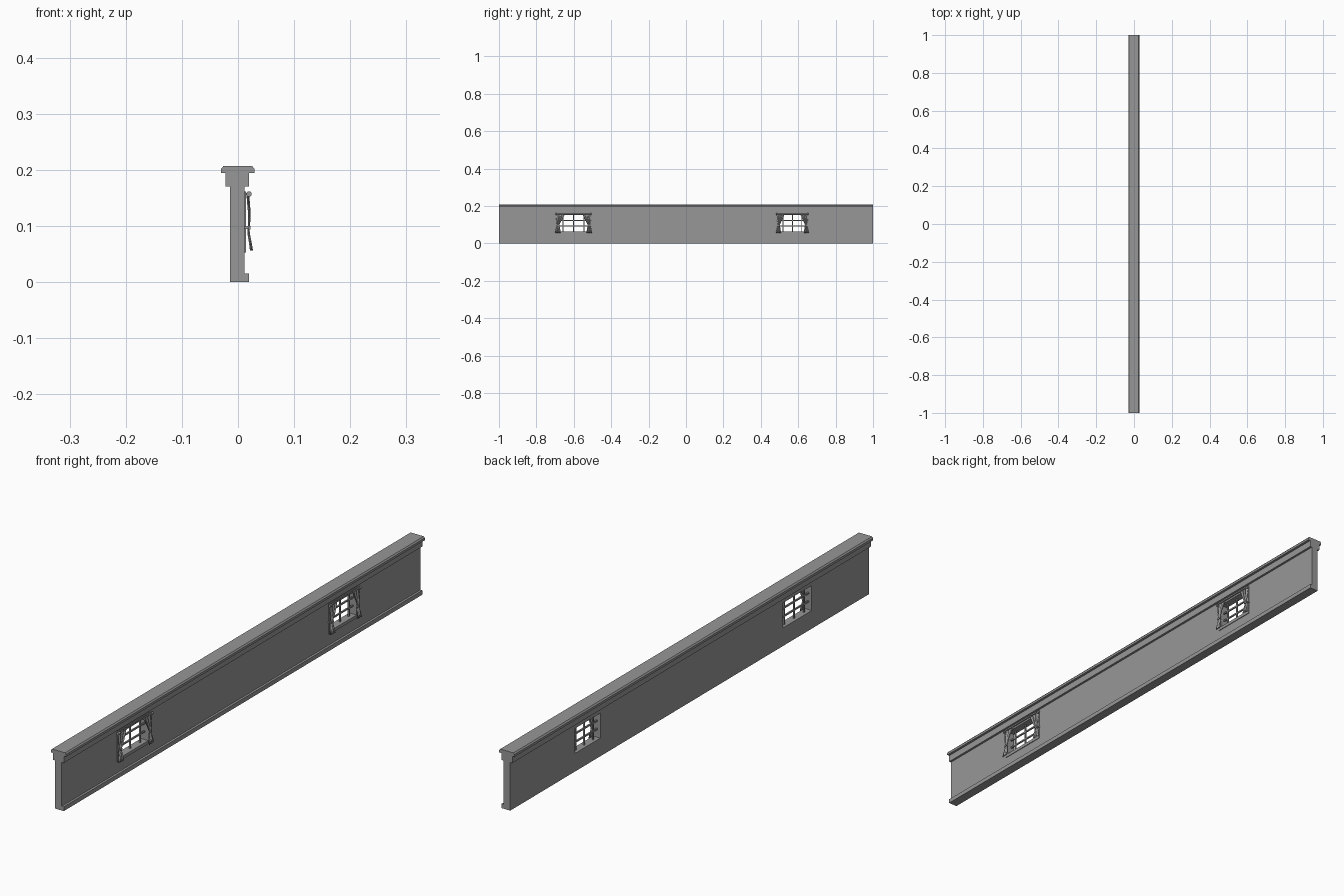
import bpy, math

if "Cube" in bpy.data.objects:
    bpy.data.objects.remove(bpy.data.objects["Cube"])

# one dark grey for everything
grey = bpy.data.materials.new("dark_grey")
grey.diffuse_color = (0.31, 0.31, 0.31, 1)
grey.use_nodes = True
grey.node_tree.nodes["Principled BSDF"].inputs["Base Color"].default_value = grey.diffuse_color


def mesh_object(name, verts, faces):
    me = bpy.data.meshes.new(name)
    me.from_pydata(verts, [], faces)
    me.update()
    ob = bpy.data.objects.new(name, me)
    bpy.context.collection.objects.link(ob)
    me.materials.append(grey)
    return ob


def box(name, x0, x1, y0, y1, z0, z1):
    v = [(x, y, z) for x in (x0, x1) for y in (y0, y1) for z in (z0, z1)]
    f = [(0, 1, 3, 2), (4, 6, 7, 5), (0, 4, 5, 1), (2, 3, 7, 6), (0, 2, 6, 4), (1, 5, 7, 3)]
    return mesh_object(name, v, f)


def extrude_y(name, profile, y0, y1):
    n = len(profile)
    v = [(x, y, z) for y in (y0, y1) for x, z in profile]
    f = [(i, i + n, (i + 1) % n + n, (i + 1) % n) for i in range(n)]
    f += [tuple(range(n)), tuple(reversed(range(n, 2 * n)))]
    return mesh_object(name, v, f)


# wall with base moulding and stepped cornice
wall = extrude_y("wall", [
    (-0.014, 0), (0.02, 0), (0.02, 0.015), (0.012, 0.015),
    (0.012, 0.17), (0.02, 0.17), (0.02, 0.194), (-0.022, 0.194),
    (-0.022, 0.17), (-0.014, 0.17)], -1, 1)

# coping on top, with chamfered edges
extrude_y("coping", [
    (-0.030, 0.194), (0.029, 0.194), (0.029, 0.202), (0.025, 0.207),
    (-0.026, 0.207), (-0.030, 0.202)], -1, 1)

Z0, Z1 = 0.064, 0.152


def cut_opening(yc, hw):
    cutter = box("opening_cutter", -0.1, 0.1, yc - hw, yc + hw, Z0, Z1)
    cutter.hide_render = True
    mod = wall.modifiers.new("opening", 'BOOLEAN')
    mod.operation = 'DIFFERENCE'
    mod.solver = 'EXACT'
    mod.object = cutter
    bpy.context.view_layer.objects.active = wall
    bpy.ops.object.modifier_apply(modifier=mod.name)
    bpy.data.objects.remove(cutter)


def curtain(name, yc, s, side):
    # rows: z, x, inner edge, outer edge, fold depth
    rows = [(0.160, 0.018, 0.046, 0.094, 0.0016), (0.150, 0.018, 0.050, 0.094, 0.0018),
            (0.138, 0.019, 0.056, 0.093, 0.0018), (0.125, 0.020, 0.063, 0.092, 0.0016),
            (0.110, 0.020, 0.071, 0.090, 0.0014), (0.097, 0.019, 0.077, 0.089, 0.0010),
            (0.086, 0.019, 0.074, 0.092, 0.0014), (0.070, 0.022, 0.071, 0.096, 0.0018),
            (0.056, 0.024, 0.070, 0.099, 0.0020)]
    n = 16
    verts = []
    for z, x, a, b, d in rows:
        for i in range(n + 1):
            t = i / n
            verts.append((x + d * math.sin(t * math.tau * 3), yc + side * s * (a + (b - a) * t), z))
    # keep the winding the same on both mirrored sides
    faces = [(r * (n + 1) + i, r * (n + 1) + i + 1, (r + 1) * (n + 1) + i + 1, (r + 1) * (n + 1) + i)[::-side]
             for r in range(len(rows) - 1) for i in range(n)]
    ob = mesh_object(name, verts, faces)
    m = ob.modifiers.new("thickness", 'SOLIDIFY')
    m.thickness = 0.0014
    m.offset = 0
    # tie band
    y = yc + side * s * 0.083
    box(name + "_tie", 0.0165, 0.0225, y - 0.0065, y + 0.0065, 0.094, 0.100)
    # tie hook back to the wall
    y = yc + side * s * 0.091
    box(name + "_hook", 0.012, 0.019, y - 0.003, y + 0.003, 0.095, 0.099)


def rod(name, y0, y1, r):
    bpy.ops.mesh.primitive_cylinder_add(vertices=12, radius=r, depth=y1 - y0,
                                        location=(0.0195, (y0 + y1) / 2, 0.157),
                                        rotation=(math.pi / 2, 0, 0))
    bpy.context.object.name = name
    bpy.context.object.data.materials.append(grey)


def window(tag, yc, hw):
    cut_opening(yc, hw)
    s = hw / 0.08
    fw = 0.011
    # casing on the curtain side
    fx0, fx1 = 0.0115, 0.0145
    box(tag + "_casing_bottom", fx0, fx1, yc - hw - fw, yc + hw + fw, Z0 - fw, Z0)
    box(tag + "_casing_top", fx0, fx1, yc - hw - fw, yc + hw + fw, Z1, Z1 + fw - 0.002)
    for side in (-1, 1):
        e = sorted((yc + side * hw, yc + side * (hw + fw)))
        box(tag + "_casing_side", fx0, fx1, e[0], e[1], Z0, Z1)
    # glazing bars
    b = 0.0025
    for k in (-1, 0, 1):
        y = yc + k * 0.056 * s
        box(tag + "_vertical_bar", -0.003, 0.002, y - b, y + b, Z0, Z1)
    for k in (1, 2):
        z = Z0 + (Z1 - Z0) * k / 3
        box(tag + "_horizontal_bar", -0.003, 0.002, yc - hw, yc + hw, z - b, z + b)
    # curtain rod with finials and brackets
    rw = 0.093 * s
    rod(tag + "_rod", yc - rw, yc + rw, 0.0022)
    for side in (-1, 1):
        y = yc + side * rw
        rod(tag + "_finial", y - 0.004, y + 0.004, 0.0048)
        y = yc + side * (rw - 0.007)
        box(tag + "_bracket", 0.012, 0.0195, y - 0.002, y + 0.002, 0.155, 0.159)
        curtain(tag + "_curtain", yc, s, side)


window("window_left", -0.601, 0.08)
window("window_right", 0.569, 0.071)

# smooth curtain folds and round rods
for ob in bpy.data.objects:
    ob.select_set("curtain" in ob.name or "rod" in ob.name or "finial" in ob.name)
bpy.context.view_layer.objects.active = bpy.context.selected_objects[0]
bpy.ops.object.shade_smooth_by_angle(angle=math.radians(40))
